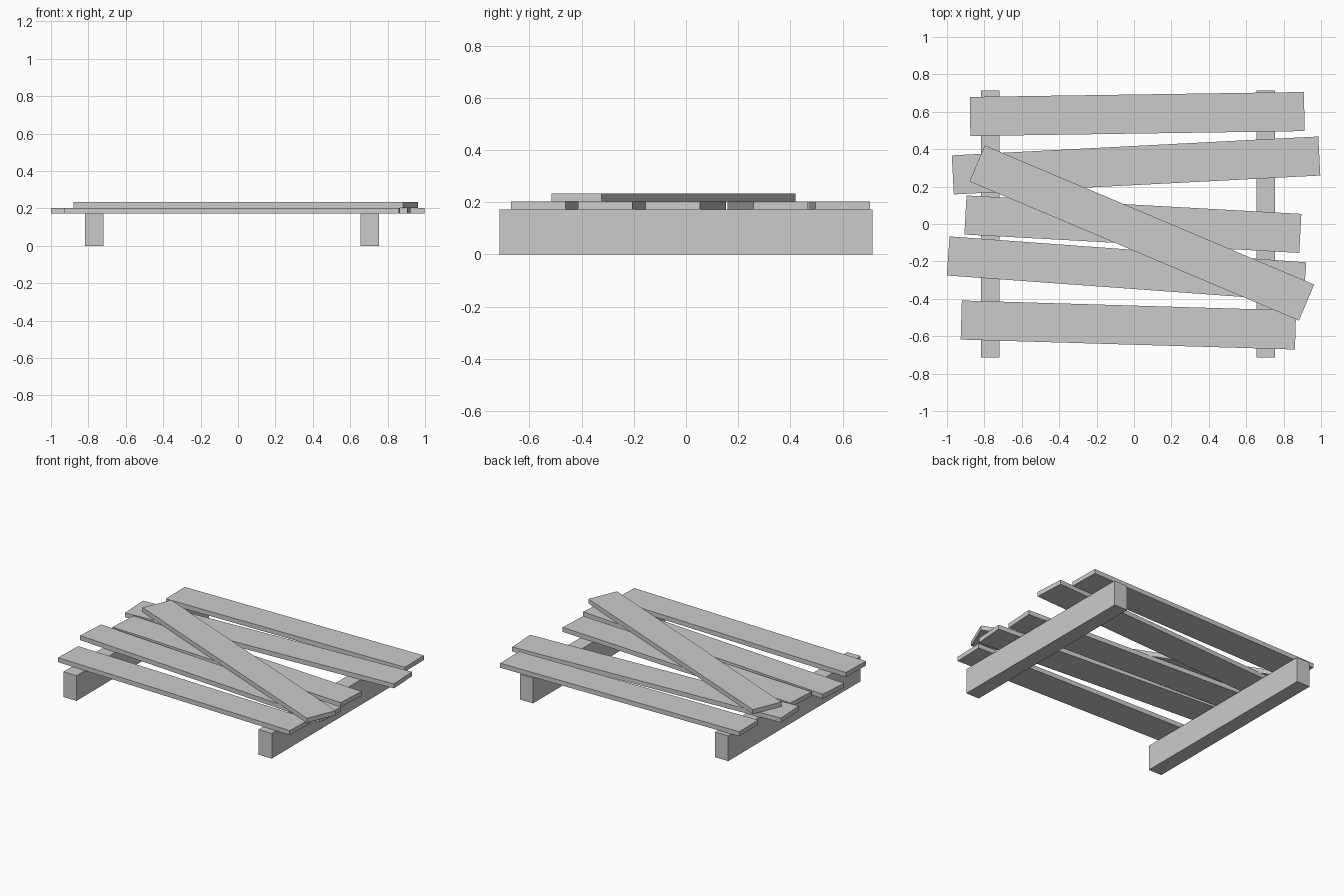
import bpy
from math import radians

if "Cube" in bpy.data.objects:
    bpy.data.objects.remove(bpy.data.objects["Cube"])


def board(name, size, centre, angle=0.0):
    """Box with real dimensions, turned about z by angle in degrees."""
    bpy.ops.mesh.primitive_cube_add(size=1, location=centre, rotation=(0, 0, radians(angle)))
    ob = bpy.context.object
    ob.name = name
    ob.scale = size
    bpy.ops.object.transform_apply(location=False, rotation=False, scale=True)
    return ob


BEARER_H = 0.172
THICK = 0.031
WIDTH = 0.209

# two bearers standing on the ground
for side, x in (("left", -0.769), ("right", 0.705)):
    board(side + "_bearer", (0.1, 1.428, BEARER_H), (x, 0, BEARER_H / 2))

# uneven deck planks, back to front: x, y, length, angle
planks = [
    (0.017, 0.588, 1.787, 0.85),
    (0.011, 0.313, 1.962, 2.95),
    (-0.006, -0.001, 1.793, -3.15),
    (-0.040, -0.240, 1.912, -4.15),
    (-0.030, -0.540, 1.788, -1.70),
]
for i, (x, y, length, angle) in enumerate(planks, 1):
    board(f"deck_plank_{i}", (length, WIDTH, THICK), (x, y, BEARER_H + THICK / 2), angle)

# diagonal brace lying on top of the deck
board("diagonal_plank", (1.912, WIDTH, THICK), (0.042, -0.048, BEARER_H + THICK * 1.5), -22.9)
